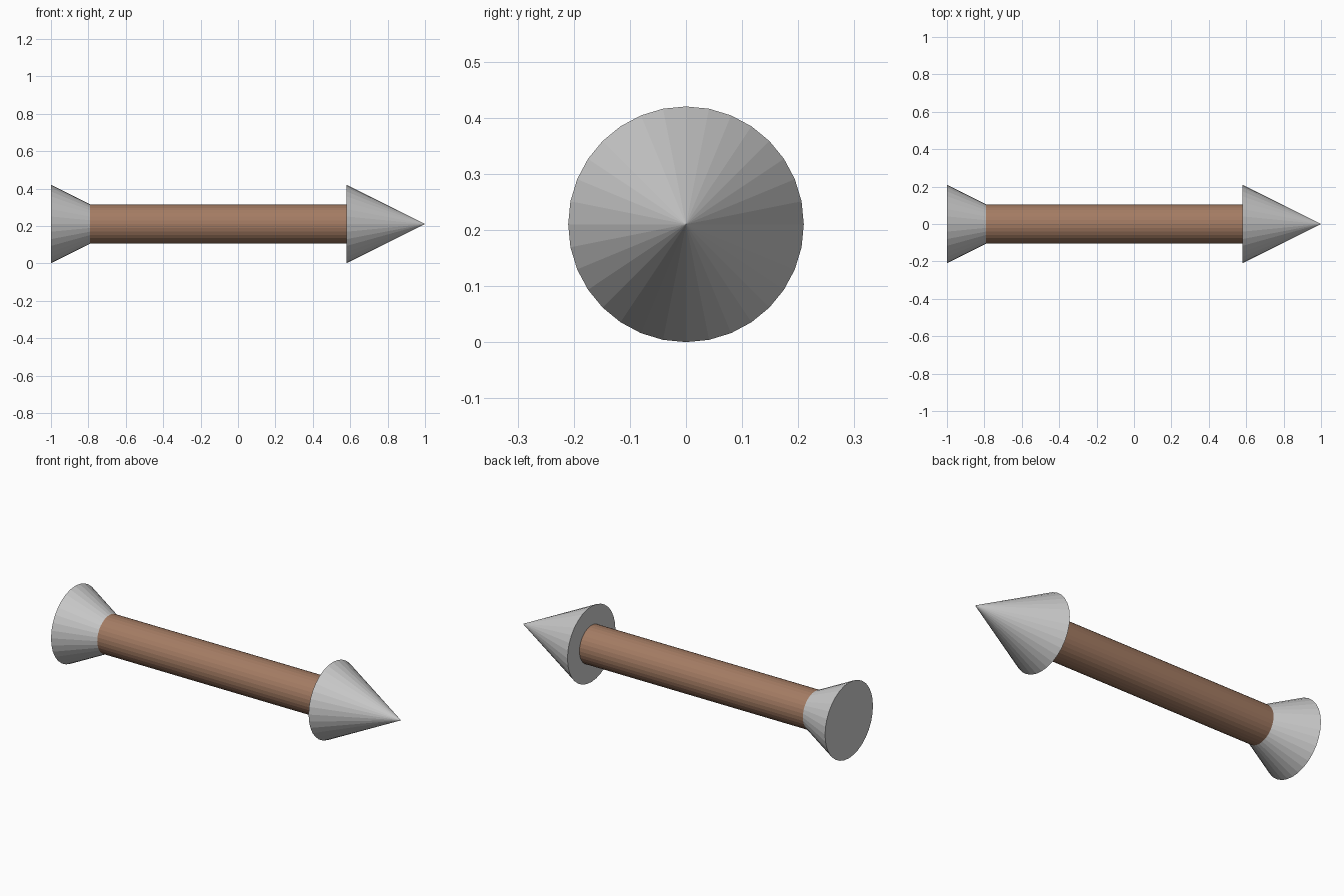
import bpy
from math import pi

if "Cube" in bpy.data.objects:
    bpy.data.objects.remove(bpy.data.objects["Cube"])

R = 0.21        # head and tail radius, also the axis height
SIDES = 32


def cone_along_x(name, x0, x1, r0, r1):
    """Flat-shaded cone, frustum or cylinder lying along x."""
    bpy.ops.mesh.primitive_cone_add(
        vertices=SIDES, radius1=r0, radius2=r1, depth=x1 - x0,
        location=((x0 + x1) / 2, 0, R), rotation=(0, pi / 2, 0))
    obj = bpy.context.object
    obj.name = obj.data.name = name
    return obj


# Pointed head and flared tail
cone_along_x("arrow_head", 0.58, 1.0, R, 0)
cone_along_x("arrow_tail", -1.0, -0.79, R, R / 2)

# Wooden shaft
shaft = cone_along_x("arrow_shaft", -0.79, 0.58, R / 2, R / 2)
wood = bpy.data.materials.new("wood")
wood.diffuse_color = (0.37, 0.2, 0.125, 1)
wood.use_nodes = True
wood.node_tree.nodes["Principled BSDF"].inputs["Base Color"].default_value = wood.diffuse_color
shaft.data.materials.append(wood)
